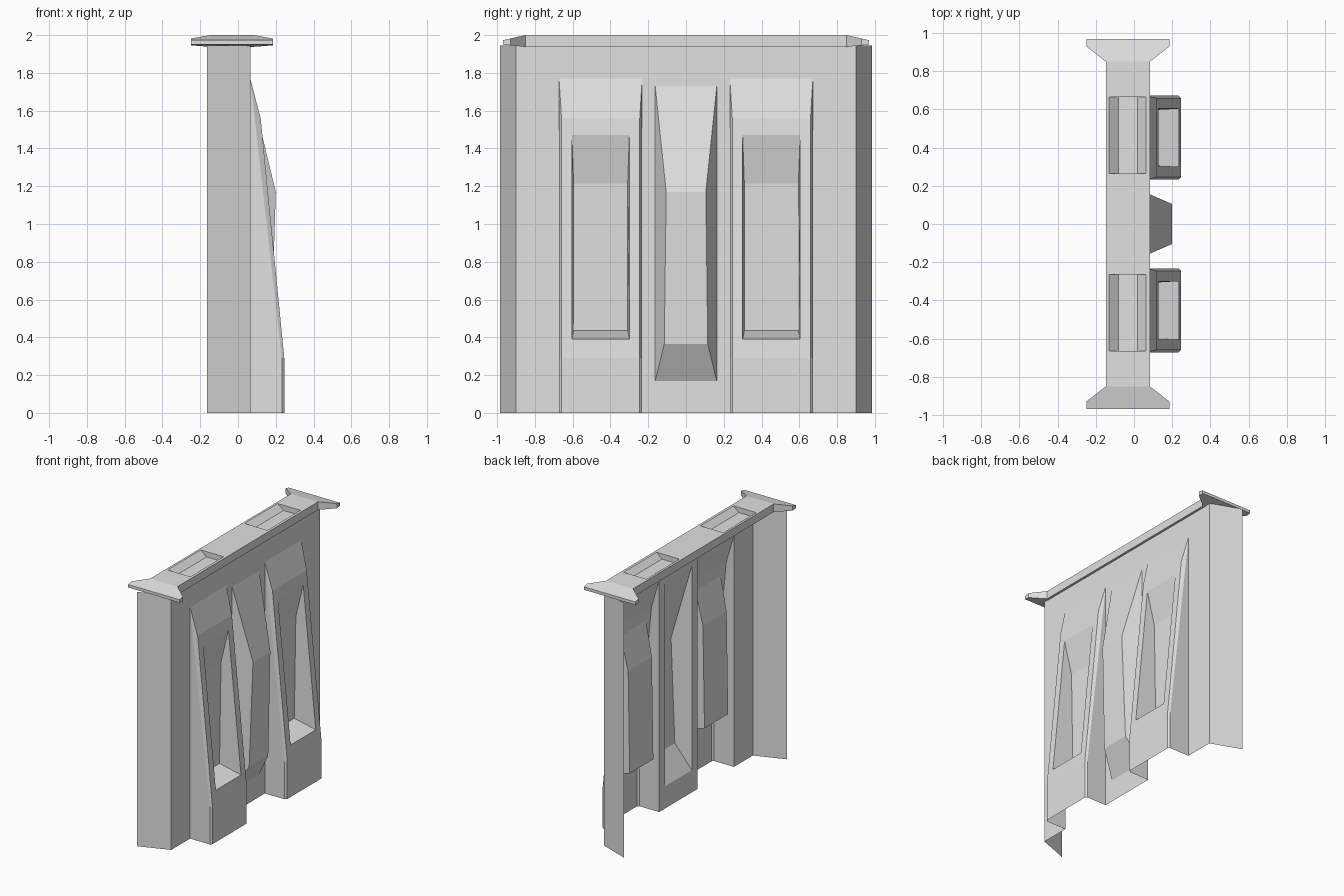
import bpy
import bmesh
from mathutils import Vector

if "Cube" in bpy.data.objects:
    bpy.data.objects.remove(bpy.data.objects["Cube"], do_unlink=True)

grey = bpy.data.materials.new("light_grey")
grey.use_nodes = True
grey.diffuse_color = (0.75, 0.75, 0.75, 1)
grey.node_tree.nodes["Principled BSDF"].inputs["Base Color"].default_value = (0.75, 0.75, 0.75, 1)


def face(bm, points, out):
    """Add a polygon whose normal points towards out."""
    f = bm.faces.new([bm.verts.new(p) for p in points])
    f.normal_update()
    if f.normal.dot(Vector(out)) < 0:
        f.normal_flip()


def finish(bm, name):
    bmesh.ops.remove_doubles(bm, verts=bm.verts, dist=0.0005)
    mesh = bpy.data.meshes.new(name)
    bm.to_mesh(mesh)
    bm.free()
    mesh.materials.append(grey)
    bpy.context.collection.objects.link(bpy.data.objects.new(name, mesh))


FRONT, UP, DOWN = (1, 0, 0), (0, 0, 1), (0, 0, -1)
WALL, BACK, TOP = 0.065, -0.165, 1.945
MID, HALF, RIB = 0.452, 0.22, 0.163
RIB_LOW, RIB_HIGH, BUTT_HIGH = 0.17, 1.73, 1.77


# Thin wall sheet with openings behind the raised parts
def plate(bm, y0, y1, z0, z1):
    face(bm, [(WALL, y0, z0), (WALL, y1, z0), (WALL, y1, z1), (WALL, y0, z1)], FRONT)


bm = bmesh.new()
plate(bm, -RIB, RIB, 0, RIB_LOW)
plate(bm, -RIB, RIB, RIB_HIGH, TOP)
for s in (-1, 1):
    plate(bm, s * RIB, s * (MID - HALF), 0, TOP)
    plate(bm, s * (MID - HALF), s * (MID + HALF), BUTT_HIGH, TOP)
    plate(bm, s * (MID + HALF), s * 0.9, 0, TOP)
    # Slanted end return
    face(bm, [(WALL, s * 0.9, 0), (BACK, s * 0.985, 0),
              (BACK, s * 0.985, TOP), (WALL, s * 0.9, TOP)], (0, s, 0))
finish(bm, "wall_panel")

# Central faceted rib
bm = bmesh.new()
rows = [(RIB, WALL, RIB_LOW), (0.115, 0.175, 0.365), (0.105, 0.2, 1.17), (RIB, WALL, RIB_HIGH)]
for (w0, x0, z0), (w1, x1, z1) in zip(rows, rows[1:]):
    face(bm, [(x0, -w0, z0), (x0, w0, z0), (x1, w1, z1), (x1, -w1, z1)], FRONT)
for s in (-1, 1):
    a, b, c, d = [(x, s * w, z) for w, x, z in rows]
    face(bm, [a, b, c], (0, s, 0))
    face(bm, [a, c, d], (0, s, 0))
finish(bm, "center_rib")


# Tapered buttress with a sunken panel
def buttress(name, cy):
    bm = bmesh.new()
    edge, base, shoulder = 0.207, 0.29, 1.56

    def slope(z):
        return 0.245 + (z - base) / (shoulder - base) * (0.12 - 0.245)

    def rect(w, low, high, xl, xh):
        return [(xl, cy - w, low), (xl, cy + w, low), (xh, cy + w, high), (xh, cy - w, high)]

    rim = rect(edge, base, shoulder, slope(base), slope(shoulder))
    hole = rect(0.152, 0.39, 1.47, slope(0.39), slope(1.47))
    floor = rect(0.143, 0.435, 1.215, 0.06, 0.073)
    inward = [UP, (0, -1, 0), DOWN, (0, 1, 0)]
    for i in range(4):
        j = (i + 1) % 4
        face(bm, [rim[i], rim[j], hole[j], hole[i]], FRONT)
        # The top of the sunken panel leans forward
        face(bm, [hole[i], hole[j], floor[j], floor[i]], FRONT if i == 2 else inward[i])
    face(bm, floor, FRONT)
    face(bm, rect(edge, 0, base, 0.245, 0.245), FRONT)
    face(bm, [rim[3], rim[2], (WALL, cy + HALF, BUTT_HIGH), (WALL, cy - HALF, BUTT_HIGH)], FRONT)
    # Chamfered edges and side cheeks
    for s in (-1, 1):
        y, ye = cy + s * HALF, cy + s * edge
        peak, knee, foot = (WALL, y, BUTT_HIGH), (0.232, y, base), (0.232, y, 0)
        face(bm, [peak, (slope(shoulder), ye, shoulder), (slope(base), ye, base), knee], (0.5, s, 0))
        face(bm, [knee, (0.245, ye, base), (0.245, ye, 0), foot], (0.5, s, 0))
        face(bm, [peak, knee, foot, (WALL, y, 0)], (0, s, 0))
    finish(bm, name)


buttress("right_buttress", -MID)
buttress("left_buttress", MID)

# Cap beam with flared ends and two shallow troughs
bm = bmesh.new()
X0, X1, END = -0.147, 0.083, 0.85
HIGH, LOW = 2.0, 1.938
IN0, IN1, T0, T1 = -0.13, 0.063, 0.265, 0.665


def top_plate(xa, xb, ya, yb):
    face(bm, [(xa, ya, HIGH), (xb, ya, HIGH), (xb, yb, HIGH), (xa, yb, HIGH)], UP)


top_plate(X0, X1, -T0, T0)
face(bm, [(X0, -END, LOW), (X1, -END, LOW), (X1, END, LOW), (X0, END, LOW)], DOWN)
for x, d in ((X0, -1), (X1, 1)):
    face(bm, [(x, -END, LOW), (x, END, LOW), (x, END, HIGH), (x, -END, HIGH)], (d, 0, 0))
for s in (-1, 1):
    top_plate(X0, X1, s * T1, s * END)
    top_plate(X0, IN0, s * T0, s * T1)
    top_plate(IN1, X1, s * T0, s * T1)
    # Trough with sloped sides and upright ends
    section = [(IN0, HIGH), (-0.08, 1.96), (0.018, 1.96), (IN1, HIGH)]
    for (xa, za), (xb, zb) in zip(section, section[1:]):
        face(bm, [(xa, s * T0, za), (xb, s * T0, zb), (xb, s * T1, zb), (xa, s * T1, za)], UP)
    for y, d in ((T0, s), (T1, -s)):
        face(bm, [(x, s * y, z) for x, z in section], (0, d, 0))
    # Thinning flare
    plan = [(X0, END, HIGH, LOW), (-0.25, 0.93, 1.982, 1.946), (-0.25, 0.97, 1.973, 1.95),
            (0.185, 0.97, 1.973, 1.95), (0.185, 0.93, 1.982, 1.946), (X1, END, HIGH, LOW)]
    face(bm, [(x, s * y, h) for x, y, h, l in plan], UP)
    face(bm, [(x, s * y, l) for x, y, h, l in plan], DOWN)
    outs = [(-1, -s, 0), (-1, 0, 0), (0, s, 0), (1, 0, 0), (1, -s, 0)]
    for (xa, ya, ha, la), (xb, yb, hb, lb), out in zip(plan, plan[1:], outs):
        face(bm, [(xa, s * ya, la), (xb, s * yb, lb), (xb, s * yb, hb), (xa, s * ya, ha)], out)
finish(bm, "cap_beam")
